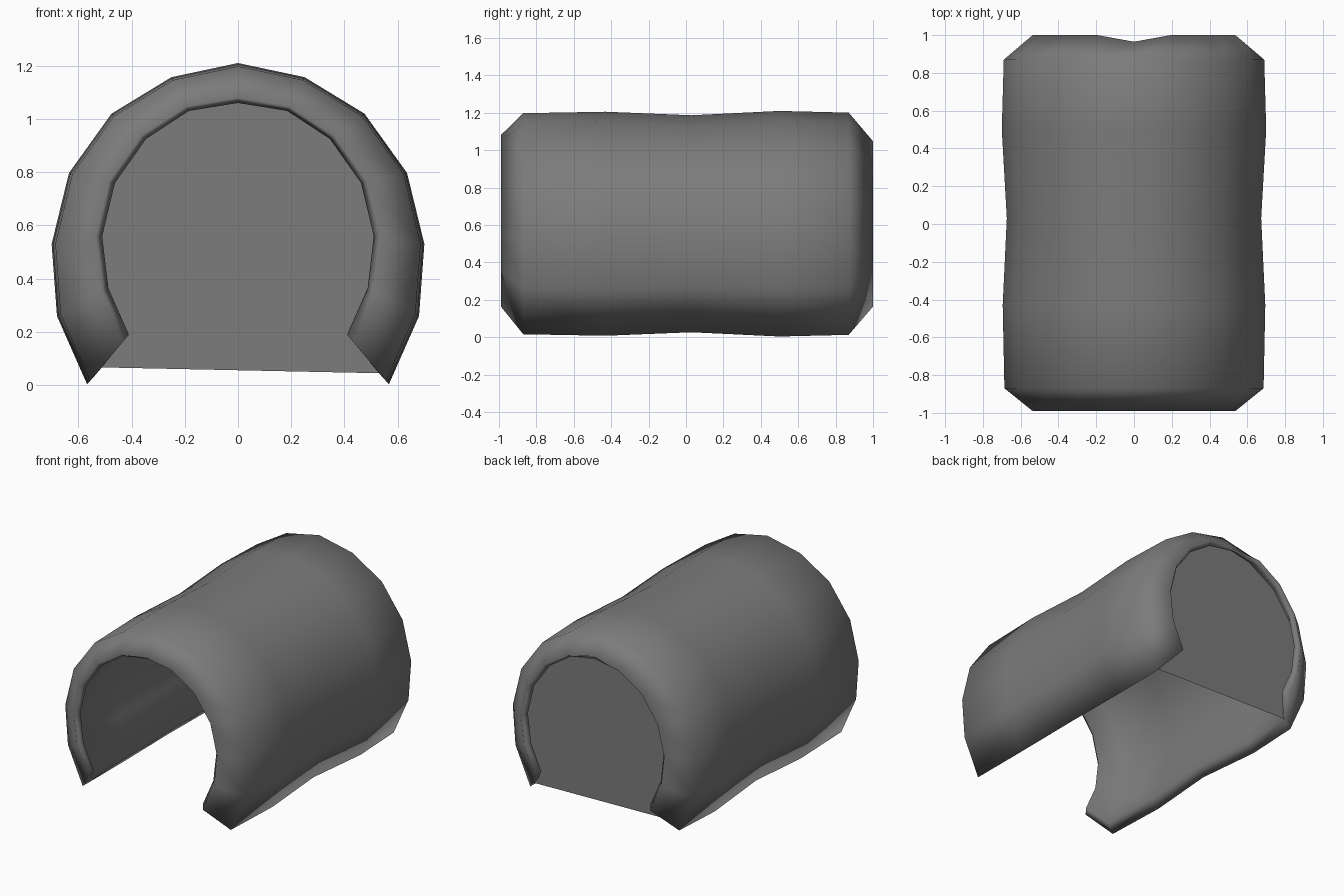
import bpy, bmesh, math

if "Cube" in bpy.data.objects:
    bpy.data.objects.remove(bpy.data.objects["Cube"])

# Half profiles of the arch, from crown to foot (x, z)
OUTER = [(0, 1.21), (.25, 1.157), (.475, 1.02), (.635, .797), (.70, .53), (.68, .26), (.567, .004)]
INNER = [(0, 1.06), (.185, 1.03), (.345, .925), (.462, .76), (.51, .56), (.487, .365), (.41, .19)]
CENTRE_Z = .6
SKIN = .68   # where the inside skin lies between INNER (0) and OUTER (1)


def full(half):
    return [(-x, z) for x, z in half[:0:-1]] + half


def scaled(half, s):
    return [(x * s, CENTRE_Z + (z - CENTRE_Z) * s) for x, z in half]


def blend(t):
    return [(a + (c - a) * t, b + (d - b) * t) for (a, b), (c, d) in zip(INNER, OUTER)]


def finish(name, bm, angle):
    me = bpy.data.meshes.new(name)
    bm.to_mesh(me)
    bm.free()
    ob = bpy.data.objects.new(name, me)
    bpy.context.collection.objects.link(ob)
    mat = bpy.data.materials.get("dark_grey") or bpy.data.materials.new("dark_grey")
    mat.diffuse_color = (.2, .2, .2, 1)
    mat.use_nodes = True
    mat.node_tree.nodes["Principled BSDF"].inputs["Base Color"].default_value = mat.diffuse_color
    me.materials.append(mat)
    bpy.ops.object.select_all(action='DESELECT')
    ob.select_set(True)
    bpy.context.view_layer.objects.active = ob
    bpy.ops.object.shade_smooth_by_angle(angle=math.radians(angle))
    return ob


# Wavy arched shell with a thin wall and inward-turned lips: rings out and back inside
outside = [(-.99, blend(.14)), (-.87, scaled(OUTER, .98)),
           (-.43, scaled(OUTER, .993)), (.03, scaled(OUTER, .962)),
           (.5, OUTER), (.87, scaled(OUTER, .985)), (1.0, blend(.14))]
skin = blend(SKIN)
inside = [(.965, INNER), (.86, scaled(skin, .985)), (.5, skin), (.03, scaled(skin, .962)),
          (-.43, scaled(skin, .993)), (-.86, scaled(skin, .98)), (-.96, INNER)]
bm = bmesh.new()
rings = [[bm.verts.new((x, y, z)) for x, z in full(half)] for y, half in outside + inside]
n = len(rings)
for a, b in zip(rings, rings[1:] + rings[:1]):
    for i in range(len(a) - 1):
        bm.faces.new((a[i], a[i + 1], b[i + 1], b[i]))
# Undersides of both feet
for k in (0, -1):
    for i in range(n // 2 - 1):
        bm.faces.new((rings[i][k], rings[i + 1][k], rings[n - 2 - i][k], rings[n - 1 - i][k]))
rings[6][6].co.y = .965          # dented crown of the rear lip
bmesh.ops.recalc_face_normals(bm, faces=bm.faces)
finish("arched_shell", bm, 180)

# Rear wall closing the tunnel just inside the lip
bm = bmesh.new()
pts = full(scaled(skin, .985))
pts[0], pts[-1] = (-.515, .067), (.53, .045)
bm.faces.new([bm.verts.new((x, .87, z)) for x, z in pts])
finish("rear_wall", bm, 40)
